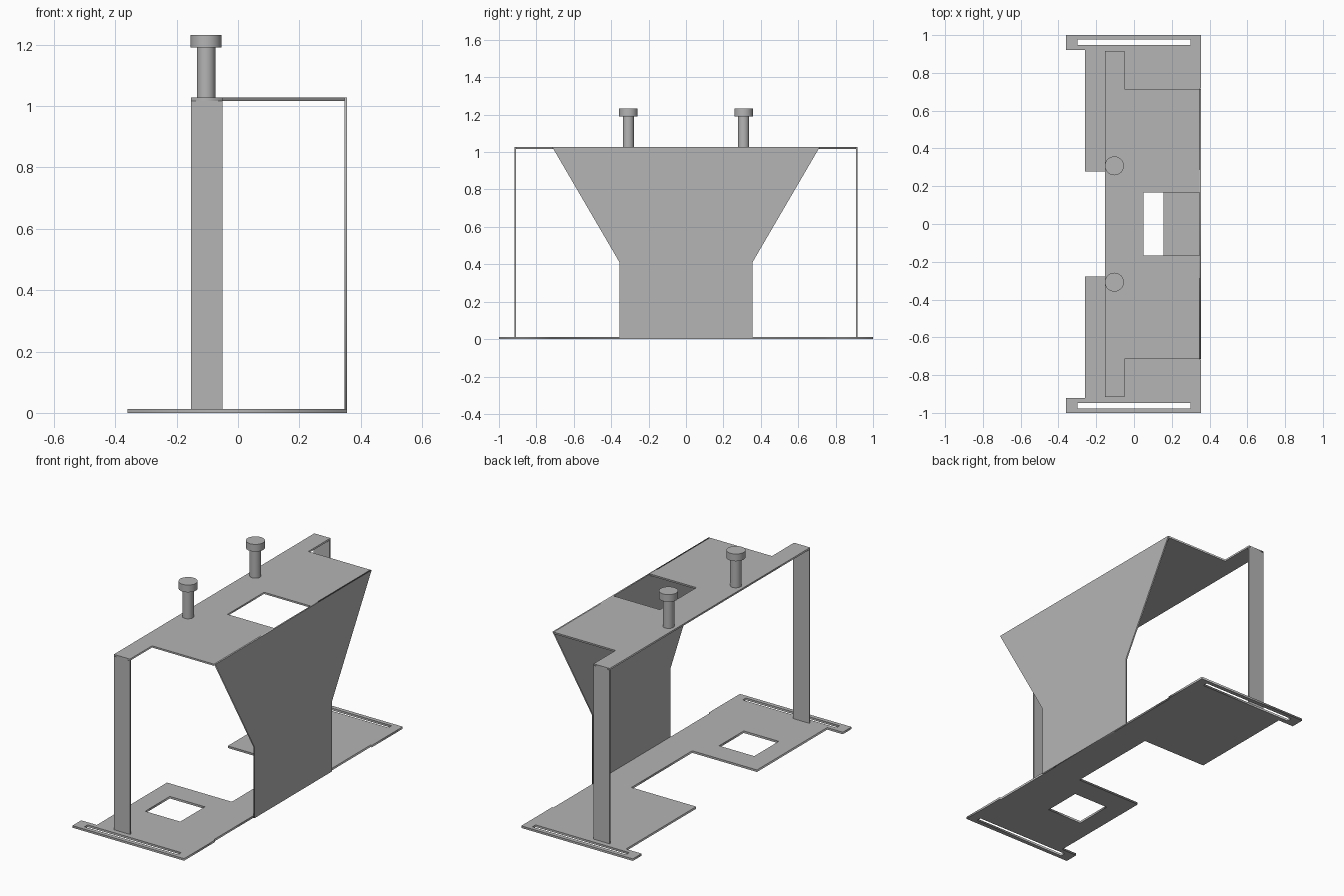
import bpy
from math import radians

cube = bpy.data.objects.get("Cube")
if cube:
    bpy.data.objects.remove(cube, do_unlink=True)

# Single plain metal colour
GREY = (0.46, 0.46, 0.46, 1)
metal = bpy.data.materials.new("plain grey metal")
metal.use_nodes = True
metal.diffuse_color = GREY
metal.node_tree.nodes["Principled BSDF"].inputs["Base Color"].default_value = GREY

SHEET = 0.008      # wall and leg thickness
TOP_Z = 1.027      # upper face of the top plate
EDGE_X = 0.347     # inner face of the wall


def mirrored(half):
    """Close a half outline by mirroring its second axis."""
    return half + [(x, -y) for x, y in reversed(half)]


def rect(x0, x1, y0, y1):
    return [(x0, y0), (x1, y0), (x1, y1), (x0, y1)]


def plate(name, loops, thickness, location, rotation=(0, 0, 0)):
    """Flat sheet from an outline and its holes, centred on its thickness."""
    curve = bpy.data.curves.new(name, "CURVE")
    curve.dimensions = "2D"
    curve.fill_mode = "BOTH"
    curve.extrude = thickness / 2
    for loop in loops:
        spline = curve.splines.new("POLY")
        spline.points.add(len(loop) - 1)
        for point, (x, y) in zip(spline.points, loop):
            point.co = (x, y, 0, 1)
        spline.use_cyclic_u = True
    curve.materials.append(metal)
    obj = bpy.data.objects.new(name, curve)
    bpy.context.collection.objects.link(obj)
    obj.location = location
    obj.rotation_euler = rotation
    bpy.ops.object.select_all(action="DESELECT")
    obj.select_set(True)
    bpy.context.view_layer.objects.active = obj
    bpy.ops.object.convert(target="MESH")
    return bpy.context.object


def box(name, x0, x1, y0, y1, z0, z1):
    bpy.ops.mesh.primitive_cube_add(
        size=1, location=((x0 + x1) / 2, (y0 + y1) / 2, (z0 + z1) / 2))
    obj = bpy.context.object
    obj.name = name
    obj.scale = (x1 - x0, y1 - y0, z1 - z0)
    obj.data.materials.append(metal)


def cylinder(name, radius, y, z0, z1):
    bpy.ops.mesh.primitive_cylinder_add(
        vertices=48, radius=radius, depth=z1 - z0,
        location=(-0.104, y, (z0 + z1) / 2))
    obj = bpy.context.object
    obj.name = name
    obj.data.materials.append(metal)
    bpy.ops.object.shade_smooth_by_angle()


# Base plate: two wings, slotted end flanges and a square window
base_half = [(EDGE_X, 0.717), (0.355, 0.717), (0.355, 1), (-0.36, 1),
             (-0.36, 0.92), (-0.26, 0.92), (-0.26, 0.278), (0.155, 0.278)]
# the mirrored half runs back along the narrow strip beside the wall
base_holes = [rect(-0.3, 0.3, 0.947, 0.976),
              rect(-0.3, 0.3, -0.976, -0.947),
              rect(-0.15, 0.075, -0.635, -0.41)]
plate("base_plate", [mirrored(base_half)] + base_holes, 0.012, (0, 0, 0.006))

# Top plate: narrow arms reaching the legs, opening against the wall
top_half = [(0.05, 0.167), (EDGE_X, 0.167), (EDGE_X, 0.715), (-0.05, 0.715),
            (-0.05, 0.917), (-0.153, 0.917)]
plate("top_plate", [mirrored(top_half)], 0.01, (0, 0, TOP_Z - 0.005))

# Flared side wall, drawn in y-z
wall = [(-0.355, 0), (0.355, 0), (0.355, 0.41), (0.715, TOP_Z),
        (-0.715, TOP_Z), (-0.355, 0.41)]
plate("flared_wall", [wall], SHEET, (EDGE_X + SHEET / 2, 0, 0),
      (radians(90), 0, radians(90)))

# Legs and headed pins at both ends
for side, s in (("front", -1), ("back", 1)):
    ya, yb = sorted((s * 0.917, s * (0.917 - SHEET)))
    box(side + "_leg", -0.153, -0.05, ya, yb, 0.01, TOP_Z)
    cylinder(side + "_pin_shaft", 0.03, s * 0.308, TOP_Z - 0.005, 1.192)
    cylinder(side + "_pin_head", 0.05, s * 0.308, 1.19, 1.232)
